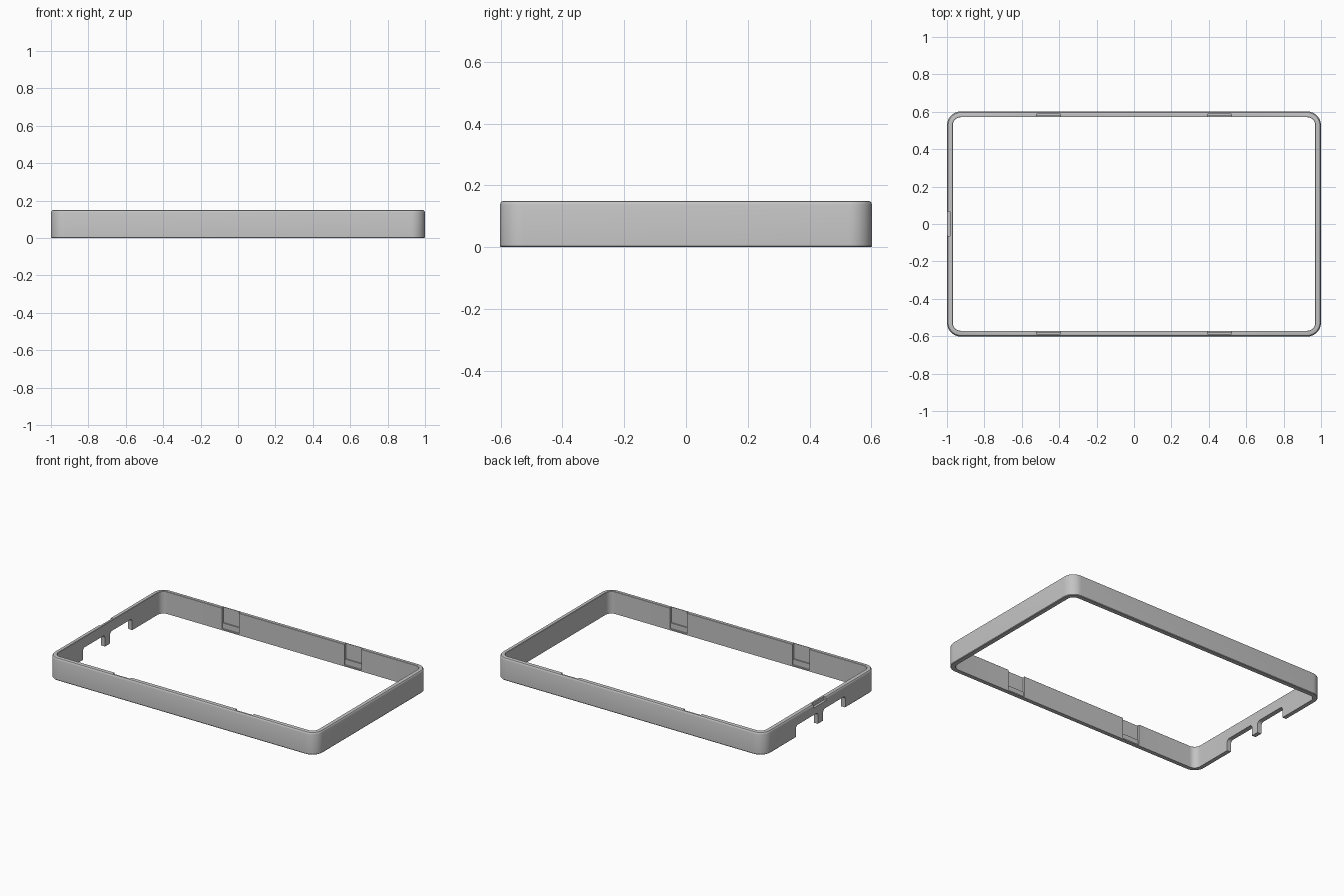
import bpy, bmesh, math

if "Cube" in bpy.data.objects:
    bpy.data.objects.remove(bpy.data.objects["Cube"])

grey = bpy.data.materials.new("plain grey")
grey.diffuse_color = (0.55, 0.55, 0.55, 1)
grey.use_nodes = True
grey.node_tree.nodes["Principled BSDF"].inputs["Base Color"].default_value = grey.diffuse_color

HX, HY, H, R, WALL = 1.0, 0.602, 0.15, 0.075, 0.031


def finish(name, bm):
    bmesh.ops.recalc_face_normals(bm, faces=bm.faces)
    me = bpy.data.meshes.new(name)
    bm.to_mesh(me)
    bm.free()
    me.materials.append(grey)
    ob = bpy.data.objects.new(name, me)
    bpy.context.collection.objects.link(ob)
    return ob


def rounded_loop(inset, steps=10):
    """Rounded rectangle, inset from the outer outline."""
    r = R - inset
    pts = []
    for k, (sx, sy) in enumerate([(1, 1), (-1, 1), (-1, -1), (1, -1)]):
        for i in range(steps + 1):
            a = math.pi / 2 * (k + i / steps)
            pts.append((sx * (HX - R) + r * math.cos(a), sy * (HY - R) + r * math.sin(a)))
    return pts


def cut(target, bm):
    cutter = finish("cutter", bm)
    cutter.hide_render = True
    cutter.hide_viewport = True
    m = target.modifiers.new("cut", 'BOOLEAN')
    m.operation, m.solver, m.object = 'DIFFERENCE', 'EXACT', cutter


def box(x0, x1, y0, y1, z0, z1):
    bm = bmesh.new()
    bmesh.ops.create_cube(bm, size=1)
    for v in bm.verts:
        v.co = ((x0 + x1) / 2 + v.co.x * (x1 - x0),
                (y0 + y1) / 2 + v.co.y * (y1 - y0),
                (z0 + z1) / 2 + v.co.z * (z1 - z0))
    return bm


# Frame: wall section (inset, height) swept round the rounded rectangle
section = [(0.003, 0), (0, 0.004), (0, 0.137), (0.002, 0.143), (0.006, 0.148),
           (0.012, H), (WALL - 0.002, H), (WALL, H - 0.002), (WALL, 0)]
bm = bmesh.new()
rings = [[bm.verts.new((x, y, z)) for x, y in rounded_loop(i)] for i, z in section]
n = len(rings[0])
for a, b in zip(rings, rings[1:] + rings[:1]):
    for i in range(n):
        j = (i + 1) % n
        bm.faces.new((a[i], a[j], b[j], b[i]))
frame = finish("frame", bm)

# Clip pockets inside the long walls, shallower below a ledge
for sx in (-1, 1):
    for sy in (-1, 1):
        x = sx * 0.457
        for depth, z0, z1 in ((0.018, 0.045, 0.2), (0.010, 0.008, 0.0455)):
            y0, y1 = sorted((sy * 0.5, sy * (HY - WALL + depth)))
            cut(frame, box(x - 0.064, x + 0.064, y0, y1, z0, z1))

# Two round-topped port openings in the left wall, with a leg between
for y0, y1 in ((-0.27, -0.033), (0.02, 0.257)):
    r, top = 0.022, 0.078
    outline = [(y0, -0.05), (y1, -0.05)]
    for i in range(7):
        a = math.pi / 2 * i / 6
        outline.append((y1 - r + r * math.cos(a), top - r + r * math.sin(a)))
    for i in range(7):
        a = math.pi / 2 * (1 + i / 6)
        outline.append((y0 + r + r * math.cos(a), top - r + r * math.sin(a)))
    bm = bmesh.new()
    face = bm.faces.new([bm.verts.new((-1.1, y, z)) for y, z in outline])
    ext = bmesh.ops.extrude_face_region(bm, geom=[face])
    for v in ext["geom"]:
        if isinstance(v, bmesh.types.BMVert):
            v.co.x = -0.9
    cut(frame, bm)

# Thumb notch in the outer top edge of the left wall
cut(frame, box(-1.1, -0.983, -0.065, 0.068, 0.125, 0.2))

# Smooth corners, sharp edges
bpy.context.view_layer.objects.active = frame
frame.select_set(True)
for m in list(frame.modifiers):
    bpy.ops.object.modifier_apply(modifier=m.name)
for ob in [o for o in bpy.data.objects if o is not frame]:
    bpy.data.objects.remove(ob)
bpy.ops.object.shade_smooth_by_angle(angle=math.radians(28))
